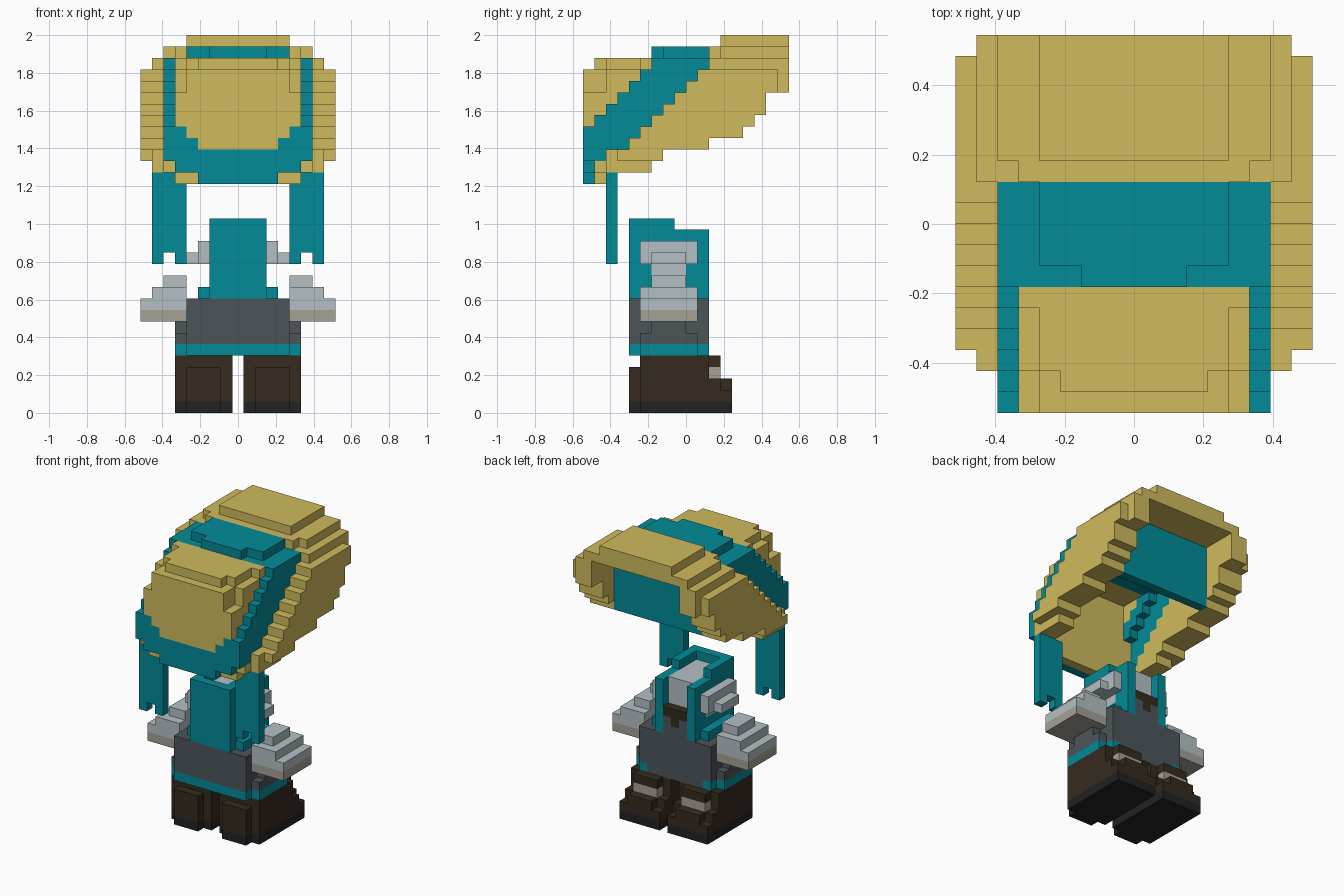
import bpy, bmesh

if "Cube" in bpy.data.objects:
    bpy.data.objects.remove(bpy.data.objects["Cube"])

U = 2 / 33  # size of one block


def lin(c):
    c /= 255
    return c / 12.92 if c <= 0.04045 else ((c + 0.055) / 1.055) ** 2.4


COLOURS = {
    "khaki": (208, 187, 93), "teal": (2, 139, 153), "light_grey": (180, 192, 197),
    "taupe": (165, 161, 150), "dark_grey": (76, 85, 90), "brown": (53, 42, 30),
    "black": (34, 34, 35),
}
MATS = {}
for name, rgb in COLOURS.items():
    m = bpy.data.materials.new(name)
    m.diffuse_color = (*[lin(c) for c in rgb], 1)
    m.use_nodes = True
    m.node_tree.nodes["Principled BSDF"].inputs["Base Color"].default_value = m.diffuse_color
    MATS[name] = m


def box(cells, colour, xs, ys, zs):
    """Fill (or clear, colour None) blocks with xs[0] <= |x| <= xs[1], mirrored."""
    for a in range(xs[0], xs[1] + 1):
        for i in {a, -a}:
            for y in range(*ys):
                for z in range(*zs):
                    if colour:
                        cells[i, y, z] = colour
                    else:
                        cells.pop((i, y, z), None)


# corner offsets for each face direction, wound outwards
DIRS = {
    (1, 0, 0): [(1, 0, 0), (1, 1, 0), (1, 1, 1), (1, 0, 1)],
    (-1, 0, 0): [(0, 0, 0), (0, 0, 1), (0, 1, 1), (0, 1, 0)],
    (0, 1, 0): [(0, 1, 0), (0, 1, 1), (1, 1, 1), (1, 1, 0)],
    (0, -1, 0): [(0, 0, 0), (1, 0, 0), (1, 0, 1), (0, 0, 1)],
    (0, 0, 1): [(0, 0, 1), (1, 0, 1), (1, 1, 1), (0, 1, 1)],
    (0, 0, -1): [(0, 0, 0), (0, 1, 0), (1, 1, 0), (1, 0, 0)],
}


def build(name, cells):
    """Make a mesh from the exposed faces of the filled blocks."""
    used = sorted(set(cells.values()))
    bm = bmesh.new()
    verts = {}

    def vert(p):
        if p not in verts:
            verts[p] = bm.verts.new(((p[0] - 0.5) * U, p[1] * U, p[2] * U))
        return verts[p]

    for (x, y, z), colour in cells.items():
        for (dx, dy, dz), corners in DIRS.items():
            if (x + dx, y + dy, z + dz) in cells:
                continue
            f = bm.faces.new([vert((x + a, y + b, z + c)) for a, b, c in corners])
            f.material_index = used.index(colour)
    me = bpy.data.meshes.new(name)
    bm.to_mesh(me)
    bm.free()
    for c in used:
        me.materials.append(MATS[c])
    bpy.context.collection.objects.link(bpy.data.objects.new(name, me))


# --- hood ---
hood = {}


def rim(y):
    """Lower edge of the hood sides."""
    for limit, z in ((-3, 21), (-2, 22), (2, 23), (5, 24), (6, 25), (7, 26)):
        if y < limit:
            return z
    return 28


# side shells, stepping in towards the crown
for y in range(-7, 9):
    low = rim(y)
    box(hood, "khaki", (0, 7), (y, y + 1), (low, 31 if y > 1 else max(23, y + 29)))
    if -6 <= y < 8:
        box(hood, "khaki", (8, 8), (y, y + 1), (max(22, low), min(30, y + 29)))
box(hood, "khaki", (0, 6), (-8, -7), (21, 23))
box(hood, "khaki", (0, 5), (-8, -7), (20, 21))
box(hood, "khaki", (0, 6), (3, 9), (31, 32))
box(hood, "khaki", (0, 5), (2, 3), (31, 32))
box(hood, "khaki", (0, 4), (3, 9), (32, 33))

# diagonal band
for y in range(-9, 2):
    for half, floor in ((6, 22), (5, 21), (3, 20)):
        box(hood, "teal", (0, half), (y, y + 1), (max(floor, y + 29), min(31, y + 34)))
box(hood, "teal", (0, 4), (-2, 2), (31, 32))
box(hood, "teal", (0, 2), (-3, -2), (31, 32))

# panel ahead of the band
for y in range(-9, -3):
    for half, floor in ((5, 25), (4, 24), (3, 23)):
        start = floor if y == -9 else y + 34
        box(hood, "khaki", (0, half), (y, y + 1), (start, 28))
    box(hood, "khaki", (0, 5 if y >= -7 else 4), (y, y + 1), (max(28, y + 34), 30))
box(hood, "khaki", (0, 5), (-4, -3), (30, 31))
box(hood, "khaki", (0, 4), (-7, -3), (30, 31))
box(hood, "khaki", (0, 3), (-8, -7), (30, 31))

# hollow inside, lining and inner wall below the brim
box(hood, None, (0, 4), (-7, 2), (19, 29))
for y in range(-7, 2):
    box(hood, None, (5, 5), (y, y + 1), (19, min(29, y + 32)))
box(hood, None, (0, 5), (2, 5), (19, 30))
box(hood, None, (0, 5), (5, 9), (19, 31))
box(hood, "khaki", (0, 5), (-8, -7), (21, 28))
box(hood, "teal", (0, 5), (4, 5), (24, 31))
build("hood", hood)

# --- hanging ribbons with notched ends ---
ribbons = {}
box(ribbons, "teal", (5, 7), (-7, -6), (13, 21))
box(ribbons, None, (6, 6), (-7, -6), (13, 14))
build("ribbons", ribbons)

# --- torso with open coat ---
torso = {}
box(torso, "dark_grey", (0, 2), (-4, 2), (10, 12))
box(torso, "light_grey", (0, 1), (-4, 1), (12, 16))
box(torso, "brown", (0, 1), (1, 2), (12, 13))
box(torso, "brown", (0, 0), (1, 2), (11, 12))
box(torso, "teal", (0, 2), (-5, -4), (10, 17))
box(torso, "teal", (2, 2), (-4, -1), (10, 17))
box(torso, "teal", (2, 2), (-1, 2), (10, 16))
box(torso, "light_grey", (2, 2), (-3, 0), (12, 13))
box(torso, "teal", (3, 3), (-4, 1), (10, 11))
build("torso", torso)

# --- shoulders ---
shoulders = {}
box(shoulders, "light_grey", (3, 3), (-4, 1), (13, 15))
box(shoulders, "light_grey", (4, 4), (-3, 0), (13, 14))
build("shoulders", shoulders)

# --- sleeves ---
sleeves = {}
box(sleeves, "taupe", (5, 8), (-4, 1), (8, 9))
box(sleeves, "light_grey", (5, 8), (-4, 1), (9, 10))
box(sleeves, "light_grey", (5, 7), (-4, 1), (10, 11))
box(sleeves, "light_grey", (5, 6), (-3, 0), (11, 12))
build("sleeves", sleeves)

# --- skirt and hem ---
skirt = {}
box(skirt, "dark_grey", (0, 4), (-5, 2), (5, 10))
box(skirt, "dark_grey", (5, 5), (-4, 1), (6, 7))
box(skirt, "dark_grey", (5, 5), (-3, 0), (7, 8))
box(skirt, "teal", (0, 5), (-4, 1), (5, 6))
box(skirt, "teal", (0, 4), (-5, -4), (5, 6))
box(skirt, "teal", (4, 4), (1, 2), (5, 6))
build("skirt", skirt)

# --- boots ---
boots = {}
box(boots, "brown", (1, 5), (-4, 4), (1, 2))
box(boots, "brown", (1, 5), (-4, 3), (2, 3))
box(boots, "brown", (2, 4), (3, 4), (2, 3))
box(boots, "brown", (1, 5), (-4, 2), (3, 5))
box(boots, "brown", (2, 4), (-5, -4), (1, 4))
box(boots, "taupe", (2, 4), (2, 3), (3, 4))
box(boots, "brown", (2, 4), (2, 3), (4, 5))
box(boots, "black", (1, 5), (-4, 4), (0, 1))
box(boots, "black", (2, 4), (-5, -4), (0, 1))
build("boots", boots)
